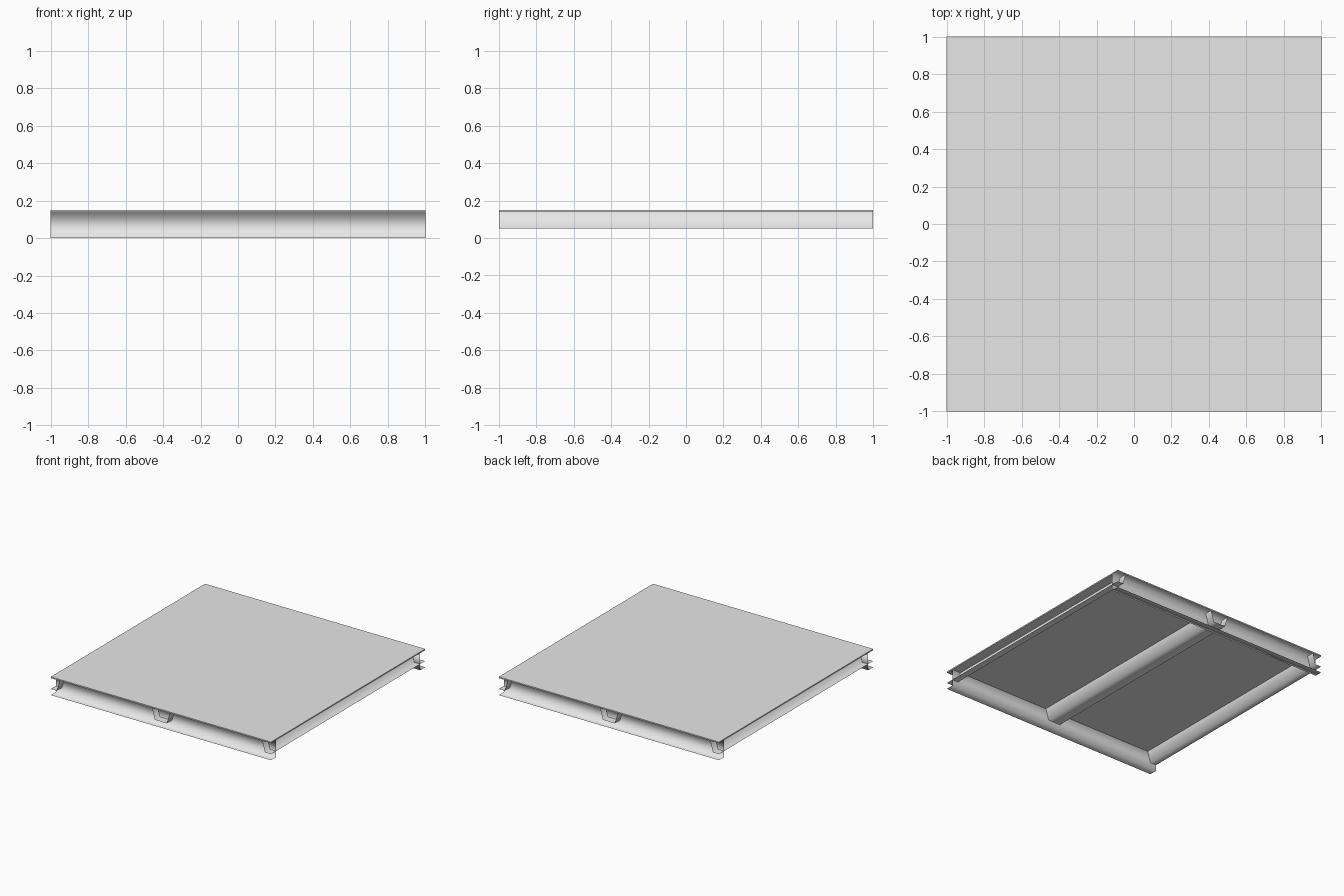
import bpy
import bmesh

cube = bpy.data.objects.get("Cube")
if cube:
    bpy.data.objects.remove(cube, do_unlink=True)

# Single bare-metal finish
steel = bpy.data.materials.new("light_grey_steel")
steel.use_nodes = True
grey = (0.8, 0.8, 0.8, 1)
steel.diffuse_color = grey
for node in steel.node_tree.nodes:
    if node.type == 'BSDF_PRINCIPLED':
        node.inputs["Base Color"].default_value = grey

HALF = 1.0      # half the panel side
TOP = 0.15      # upper surface
UNDER = 0.14    # underside of the deck


def add_object(name, bm, smooth):
    mesh = bpy.data.meshes.new(name)
    for face in bm.faces:
        face.smooth = smooth
    bm.to_mesh(mesh)
    bm.free()
    mesh.materials.append(steel)
    obj = bpy.data.objects.new(name, mesh)
    bpy.context.collection.objects.link(obj)
    return obj


def folded_sheet(name, profile, along, flip=False):
    """Extrude an open profile of (offset, height) points into a thin sheet."""
    bm = bmesh.new()
    rows = []
    for end in (-HALF, HALF):
        rows.append([bm.verts.new((p, end, z) if along == 'Y' else (end, p, z))
                     for p, z in profile])
    start, finish = rows
    for i in range(len(profile) - 1):
        quad = [start[i], start[i + 1], finish[i + 1], finish[i]]
        bm.faces.new(quad[::-1] if flip else quad)
    return add_object(name, bm, True)


# Deck plate
bm = bmesh.new()
bmesh.ops.create_cube(bm, size=1)
bmesh.ops.scale(bm, vec=(2 * HALF, 2 * HALF, TOP - UNDER), verts=bm.verts)
bmesh.ops.translate(bm, vec=(0, 0, (TOP + UNDER) / 2), verts=bm.verts)
add_object("deck_plate", bm, False)

# Centre joist: open-topped tapered trough running front to back
HAT_TOP, HAT_BOTTOM, JOIST_Z = 0.08, 0.055, 0.05
folded_sheet("centre_joist",
             [(-HAT_TOP, UNDER), (-HAT_BOTTOM, JOIST_Z),
              (HAT_BOTTOM, JOIST_Z), (HAT_TOP, UNDER)], 'Y', True)

# Side joists: half troughs open outwards
for name, s in (("left_joist", 1), ("right_joist", -1)):
    folded_sheet(name,
                 [(s * (HALF - HAT_TOP), UNDER),
                  (s * (HALF - HAT_BOTTOM), JOIST_Z),
                  (s * HALF, JOIST_Z)], 'Y', s > 0)

# Front and back rails: deeper channels open outwards
WEB, LIP = 0.935, 0.139
for name, s in (("front_rail", -1), ("back_rail", 1)):
    folded_sheet(name,
                 [(s * HALF, LIP), (s * WEB, LIP),
                  (s * WEB, 0), (s * HALF, 0)], 'X', s < 0)
